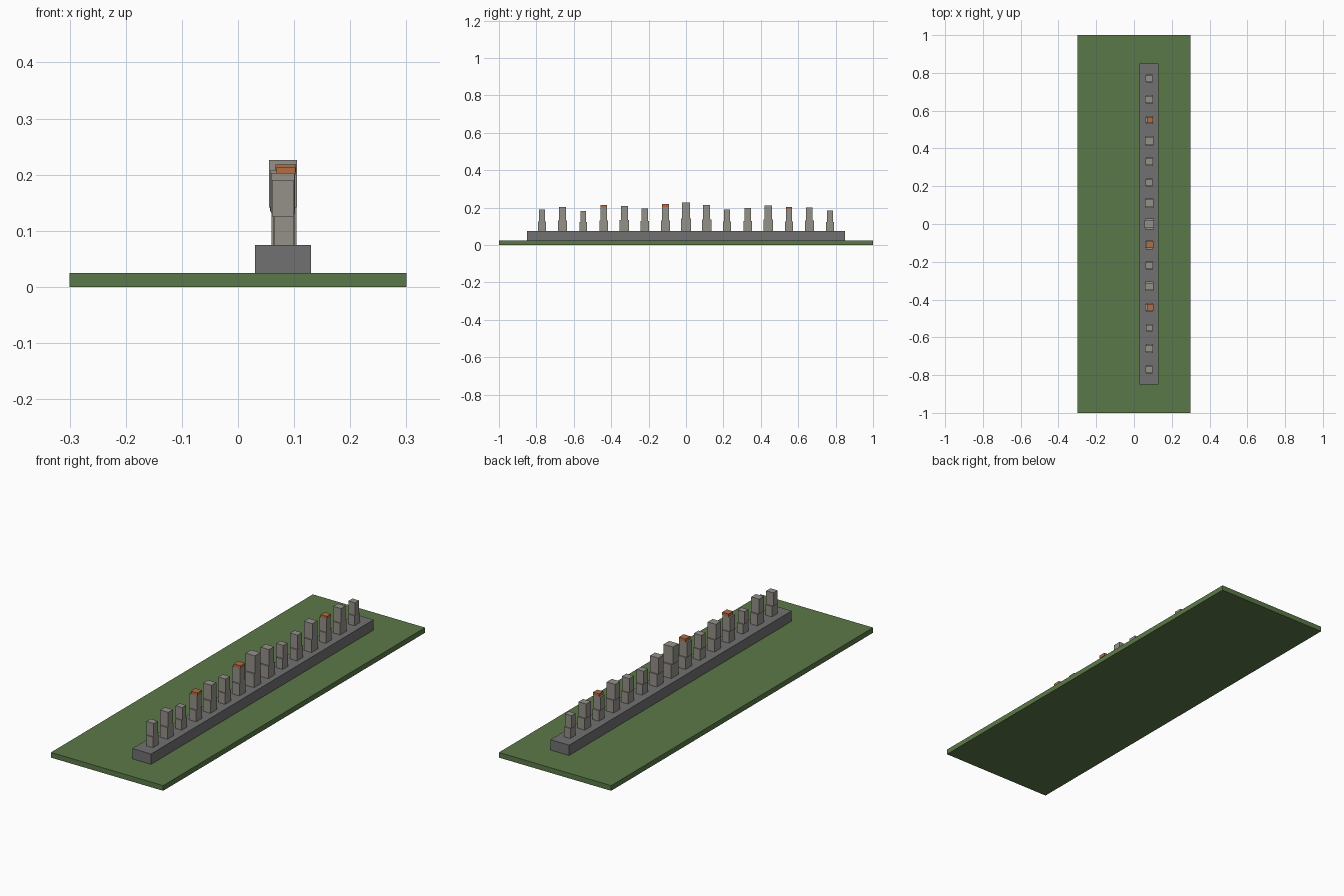
import bpy

cube = bpy.data.objects.get("Cube")
if cube:
    bpy.data.objects.remove(cube, do_unlink=True)


def material(name, rgb):
    mat = bpy.data.materials.new(name)
    mat.use_nodes = True
    color = (*rgb, 1.0)
    mat.diffuse_color = color
    mat.node_tree.nodes["Principled BSDF"].inputs["Base Color"].default_value = color
    return mat


grass = material("grass green", (0.105, 0.19, 0.065))
dark_stone = material("dark stone", (0.17, 0.165, 0.17))
pale_stone = material("pale stone", (0.30, 0.285, 0.255))
red_stone = material("red stone", (0.45, 0.155, 0.055))


def box(name, x, y, bottom, size, mat):
    """Box standing on the height 'bottom', centred on x and y."""
    bpy.ops.mesh.primitive_cube_add(size=1, location=(x, y, bottom + size[2] / 2))
    obj = bpy.context.object
    obj.name = name
    obj.scale = size
    bpy.ops.object.transform_apply(location=False, rotation=False, scale=True)
    obj.data.materials.append(mat)
    return obj


# Ground slab and long platform
ROW_X, DECK = 0.08, 0.075
box("ground", 0, 0, 0, (0.6, 2.0, 0.025), grass)
box("platform", ROW_X, 0, 0.025, (0.1, 1.7, 0.05), dark_stone)

# Row of standing statues: head-top heights from front to back
tops = [0.19, 0.203, 0.182, 0.199, 0.208, 0.195, 0.204, 0.226,
        0.213, 0.189, 0.197, 0.212, 0.191, 0.2, 0.184]
hatted = {3, 6, 12}

for i, top in enumerate(tops):
    y = (i - 7) * 0.11
    h = top - DECK
    neck = DECK + 0.44 * h
    box(f"statue_body_{i + 1}", ROW_X + 0.002, y, DECK,
        (0.3 * h, 0.37 * h, 0.44 * h), pale_stone)
    box(f"statue_head_{i + 1}", ROW_X, y, neck,
        (0.33 * h, 0.28 * h, 0.56 * h), pale_stone)
    if i in hatted:
        box(f"statue_hat_{i + 1}", ROW_X + 0.005, y, top,
            (0.28 * h, 0.28 * h, 0.11 * h), red_stone)
